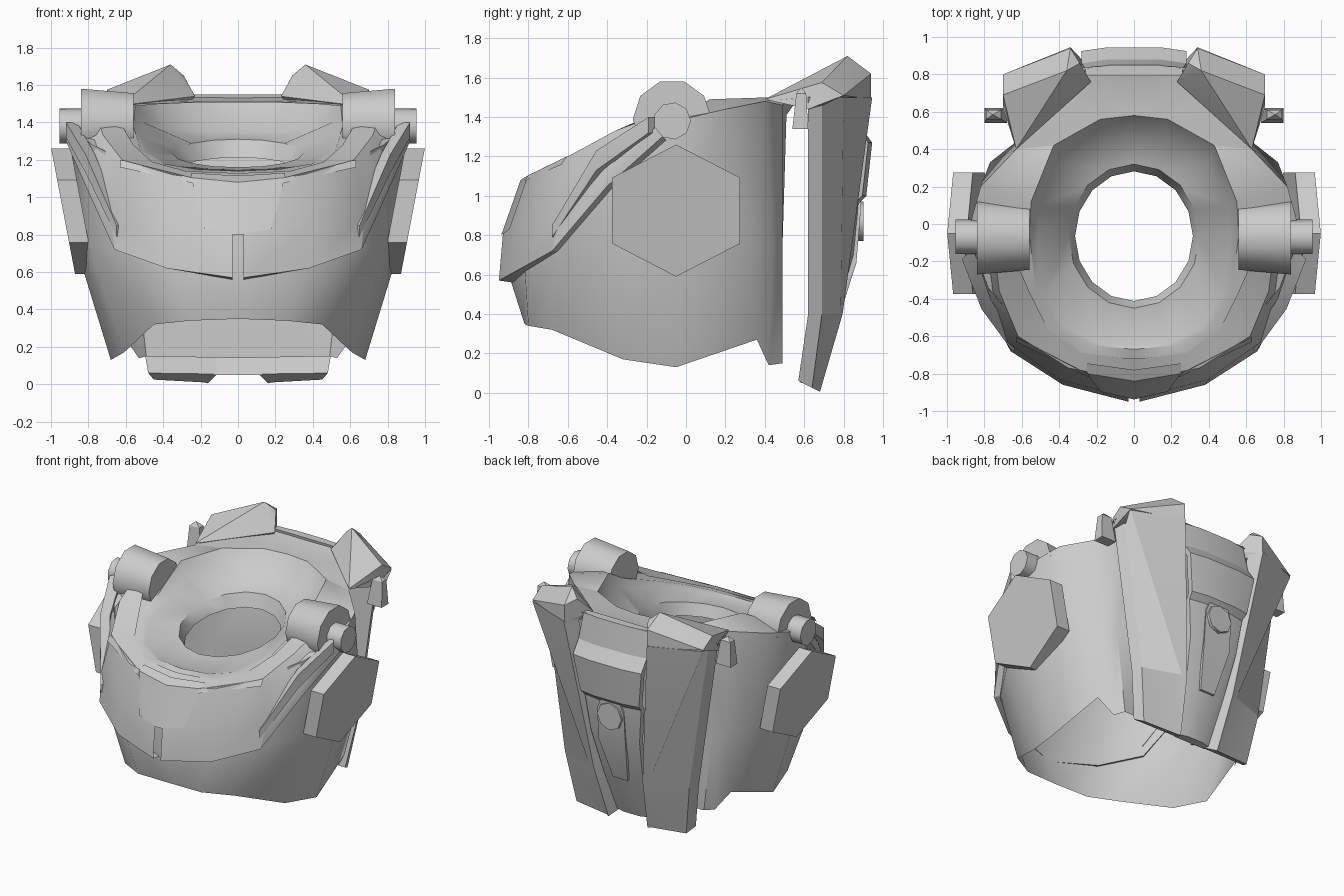
import bpy, bmesh, math
from mathutils import Matrix

cube = bpy.data.objects.get("Cube")
if cube:
    bpy.data.objects.remove(cube, do_unlink=True)

grey = bpy.data.materials.new("plain grey")
grey.use_nodes = True
COLOUR = (0.6, 0.6, 0.6, 1)
grey.diffuse_color = COLOUR
grey.node_tree.nodes["Principled BSDF"].inputs["Base Color"].default_value = COLOUR


def finish(name, bm, mirror=True, angle=25):
    """Turn a bmesh into a shaded object, mirrored across x when asked."""
    bmesh.ops.recalc_face_normals(bm, faces=bm.faces)
    mesh = bpy.data.meshes.new(name)
    bm.to_mesh(mesh)
    bm.free()
    ob = bpy.data.objects.new(name, mesh)
    bpy.context.collection.objects.link(ob)
    mesh.materials.append(grey)
    if mirror:
        mod = ob.modifiers.new("mirror", "MIRROR")
        mod.use_clip = True
        mod.merge_threshold = 0.002
    bpy.ops.object.select_all(action="DESELECT")
    ob.select_set(True)
    bpy.context.view_layer.objects.active = ob
    bpy.ops.object.shade_smooth_by_angle(angle=math.radians(angle))
    return ob


def loft(name, rings, closed=False, skip=(), **kw):
    """Bridge rows of points; closed rows become a capped solid."""
    bm = bmesh.new()
    rows = [[bm.verts.new(p) for p in ring] for ring in rings]
    n = len(rows[0])
    for r in range(len(rows) - 1):
        for i in range(n if closed else n - 1):
            j = (i + 1) % n
            if (r, i) not in skip:
                bm.faces.new((rows[r][i], rows[r][j], rows[r + 1][j], rows[r + 1][i]))
    if closed:
        bm.faces.new(rows[0])
        bm.faces.new(rows[-1])
    return finish(name, bm, **kw)


def hull(name, points, **kw):
    bm = bmesh.new()
    for p in points:
        bm.verts.new(p)
    bmesh.ops.convex_hull(bm, input=bm.verts)
    bmesh.ops.dissolve_limit(bm, angle_limit=0.02, verts=bm.verts, edges=bm.edges)
    return finish(name, bm, **kw)


def drum(name, centre, r1, r2, depth, axis, sides, **kw):
    bm = bmesh.new()
    turn = Matrix.Rotation(math.pi / 2, 4, "Y" if axis == "x" else "X")
    bmesh.ops.create_cone(bm, cap_ends=True, segments=sides, radius1=r1, radius2=r2,
                          depth=depth, matrix=Matrix.Translation(centre) @ turn)
    return finish(name, bm, angle=46, **kw)


# Outer shell, rows run from front centre round to back centre
bottom = [(0, -.82, .35), (.26, -.8, .34), (.45, -.68, .32), (.61, -.32, .17), (.68, -.05, .13),
          (.62, .36, .27), (.53, .42, .14), (.49, .49, .15), (0, .49, .14)]
middle = [(0, -.9, .6), (.37, -.82, .65), (.63, -.65, .72), (.8, -.38, .75), (.87, -.05, .75),
          (.77, .33, .77), (.63, .44, .75), (.56, .49, .75), (0, .49, .75)]
top = [(0, -.77, 1.1), (.34, -.73, 1.12), (.58, -.58, 1.18), (.78, -.34, 1.28), (.89, -.05, 1.38),
       (.82, .2, 1.44), (.63, .4, 1.48), (.48, .49, 1.46), (0, .51, 1.41)]
rim = [(0, -.67, 1.14), (.22, -.65, 1.15), (.4, -.57, 1.18), (.52, -.38, 1.25), (.56, -.06, 1.38),
       (.55, .12, 1.49), (.43, .42, 1.5), (.18, .56, 1.51), (0, .58, 1.51)]
# Bowl floor steps down from the rim to a round neck hole
floor = [(x * .92, y * (.78 if y > 0 else .97), z - max(.01, .07 + .16 * y)) for x, y, z in rim]


def neck(radius, drop):
    ring = []
    for i in range(9):
        a = math.pi * i / 8
        y = -.065 - radius * 1.1 * math.cos(a)
        ring.append((radius * math.sin(a), y, 1.248 + .195 * y - drop))
    return ring


loft("shell", [bottom, middle, top, rim, floor, neck(.35, 0), neck(.315, .09)], angle=38)

# Front mask plate, open below the chin notch
mask = [
    [(0, -.88, .56), (.03, -.88, .56), (.36, -.8, .62), (.62, -.64, .72), (.77, -.38, 1.03), (.87, -.1, 1.28)],
    [(0, -.95, .57), (.03, -.95, .57), (.38, -.86, .62), (.66, -.68, .72), (.81, -.4, 1.05), (.92, -.12, 1.3)],
    [(0, -.93, .8), (.03, -.93, .8), (.4, -.83, .86), (.68, -.63, .92), (.82, -.38, 1.15), (.91, -.14, 1.36)],
    [(0, -.83, 1.08), (.03, -.83, 1.08), (.35, -.77, 1.12), (.62, -.6, 1.2), (.72, -.36, 1.33), (.74, -.2, 1.39)],
    [(0, -.72, 1.13), (.03, -.72, 1.13), (.28, -.69, 1.14), (.46, -.56, 1.19), (.56, -.36, 1.28), (.63, -.2, 1.4)],
]
loft("front_mask", mask, skip={(0, 0), (1, 0)})
# Raised brow panel and wings
loft("brow_panel", [[(0, -.938, .8), (.18, -.896, .83)], [(0, -.84, 1.08), (.25, -.8, 1.105)],
                    [(0, -.78, 1.115), (.25, -.745, 1.13)]])
loft("brow_wing", [[(.24, -.82, 1.075), (.63, -.63, 1.16)], [(.25, -.8, 1.105), (.63, -.605, 1.2)]])


def bar_ring(p, out, half):
    x, y, z = p
    return [(x + s * out, y - s * out, z + t * half) for s, t in ((-1, -1), (1, -1), (1, 1), (-1, 1))]


# Cheek bars rising to the pivots
loft("cheek_bar", [bar_ring((.63, -.66, .82), .02, .03), bar_ring((.79, -.43, 1.18), .025, .05),
                   bar_ring((.89, -.16, 1.36), .03, .04)], closed=True)

# Hexagonal side pads, leaning out towards the top
pad = []
for i in range(6):
    a = math.pi / 6 + i * math.pi / 3
    y, z = -.05 + .375 * math.cos(a), .925 + .335 * math.sin(a)
    pad += [(.935 + .19 * (z - .925), y, z), (.83 + .19 * (z - .925), y, z)]
hull("side_pad", pad)

# Pivot drums with short axles
drum("pivot_drum", (.70, -.07, 1.39), .175, .2, .28, "x", 10)
drum("pivot_axle", (.89, -.07, 1.38), .095, .095, .13, "x", 9)

# Shelf joining the bowl to the back
loft("top_shelf", [[(0, .58, 1.51), (.18, .56, 1.51), (.43, .42, 1.5), (.63, .4, 1.48)],
                   [(0, .76, 1.52), (.24, .76, 1.52), (.45, .7, 1.52), (.7, .62, 1.5)],
                   [(0, .85, 1.55), (.25, .84, 1.55), (.45, .8, 1.52), (.7, .8, 1.5)]])
# Peaked shoulder wedges
hull("shoulder_wedge", [(.36, .82, 1.71), (.29, .86, 1.65), (.7, .69, 1.575), (.63, .4, 1.49),
                        (.23, .76, 1.54), (.34, .94, 1.62), (.7, .62, 1.44), (.7, .8, 1.51),
                        (.34, .94, 1.49), (.28, .8, 1.48)])


# Long back panels: the ridge runs from the outer top to the inner foot
def panel_ring(z, outer, inner, front, ridge, back, tilt=0):
    ring = [(outer, front), (outer - .03, front + .07), ridge,
            (inner + .05, back), (inner, back - .1)]
    return [(x, y, z - tilt * (y - front)) for x, y in ring]


loft("back_panel", [panel_ring(1.5, .70, .29, .62, (.7, .8), .945),
                    panel_ring(.4, .54, .15, .62, (.24, .785), .795),
                    panel_ring(.06, .48, .11, .57, (.18, .67), .68, .5)],
     closed=True, angle=12)


# Recessed spine plate with a ledge below its top notch
def spine_ring(z, half, y):
    return [(-half, y - .06, z), (half, y - .06, z), (half, y - .02, z),
            (half * .5, y, z), (-half * .5, y, z), (-half, y - .02, z)]


spine = [(1.55, .26, .85), (1.36, .28, .88), (1.27, .28, .945), (1.0, .24, .915), (.96, .23, .875),
         (.7, .2, .85), (.35, .16, .75), (.05, .13, .64)]
loft("spine_plate", [spine_ring(*s) for s in spine], closed=True, mirror=False)
hull("spine_pad", [(s * w, y, z) for s in (-1, 1) for w, y, z in
                   ((.07, .89, 1.0), (.11, .885, .9), (.11, .865, .66), (.06, .77, .36),
                    (.06, .72, .36), (.07, .83, 1.0))], mirror=False)
drum("spine_disc", (0, .875, .87), .1, .1, .05, "y", 8, mirror=False)

# Small side fins with pointed tips
hull("side_fin", [(x, y, z) for x, y, z in
                  [(a, b, 1.34) for a in (.68, .8) for b in (.54, .62)]
                  + [(a, b, 1.52) for a in (.71, .79) for b in (.56, .61)]] + [(.755, .585, 1.55)])
